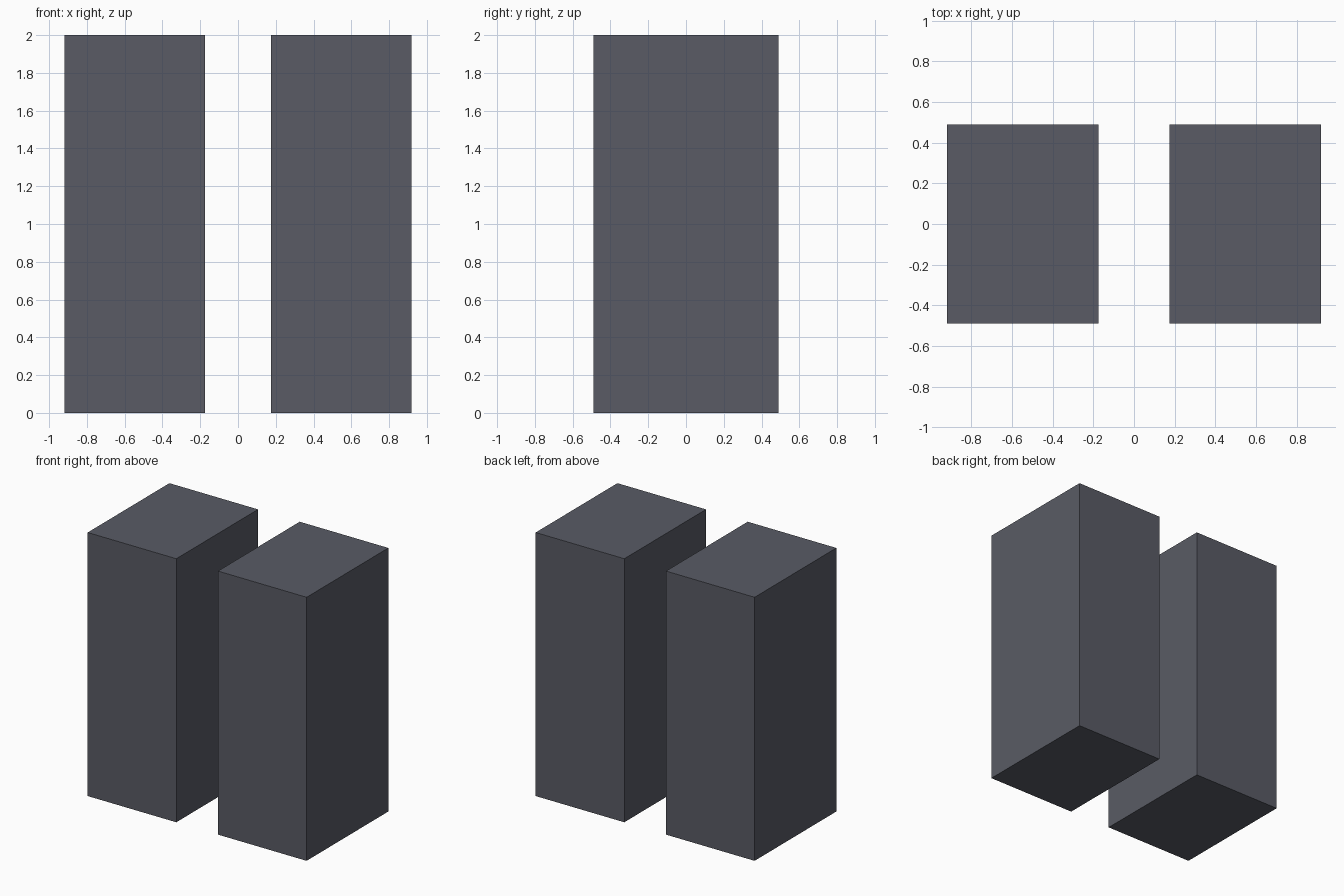
import bpy

if "Cube" in bpy.data.objects:
    bpy.data.objects.remove(bpy.data.objects["Cube"])

WIDTH, DEPTH, HEIGHT = 0.744, 0.98, 2.0
OFFSET = 0.547

dark = bpy.data.materials.new("dark_grey")
dark.diffuse_color = (0.10, 0.105, 0.13, 1.0)
dark.use_nodes = True
dark.node_tree.nodes["Principled BSDF"].inputs["Base Color"].default_value = dark.diffuse_color


def block(name, x):
    bpy.ops.mesh.primitive_cube_add(size=1, location=(x, 0, HEIGHT / 2))
    obj = bpy.context.object
    obj.name = name
    obj.scale = (WIDTH, DEPTH, HEIGHT)
    bpy.ops.object.transform_apply(location=False, rotation=False, scale=True)
    obj.data.materials.append(dark)


# Matching pair of upright blocks with a gap between them
for name, side in (("left_block", -1), ("right_block", 1)):
    block(name, side * OFFSET)
